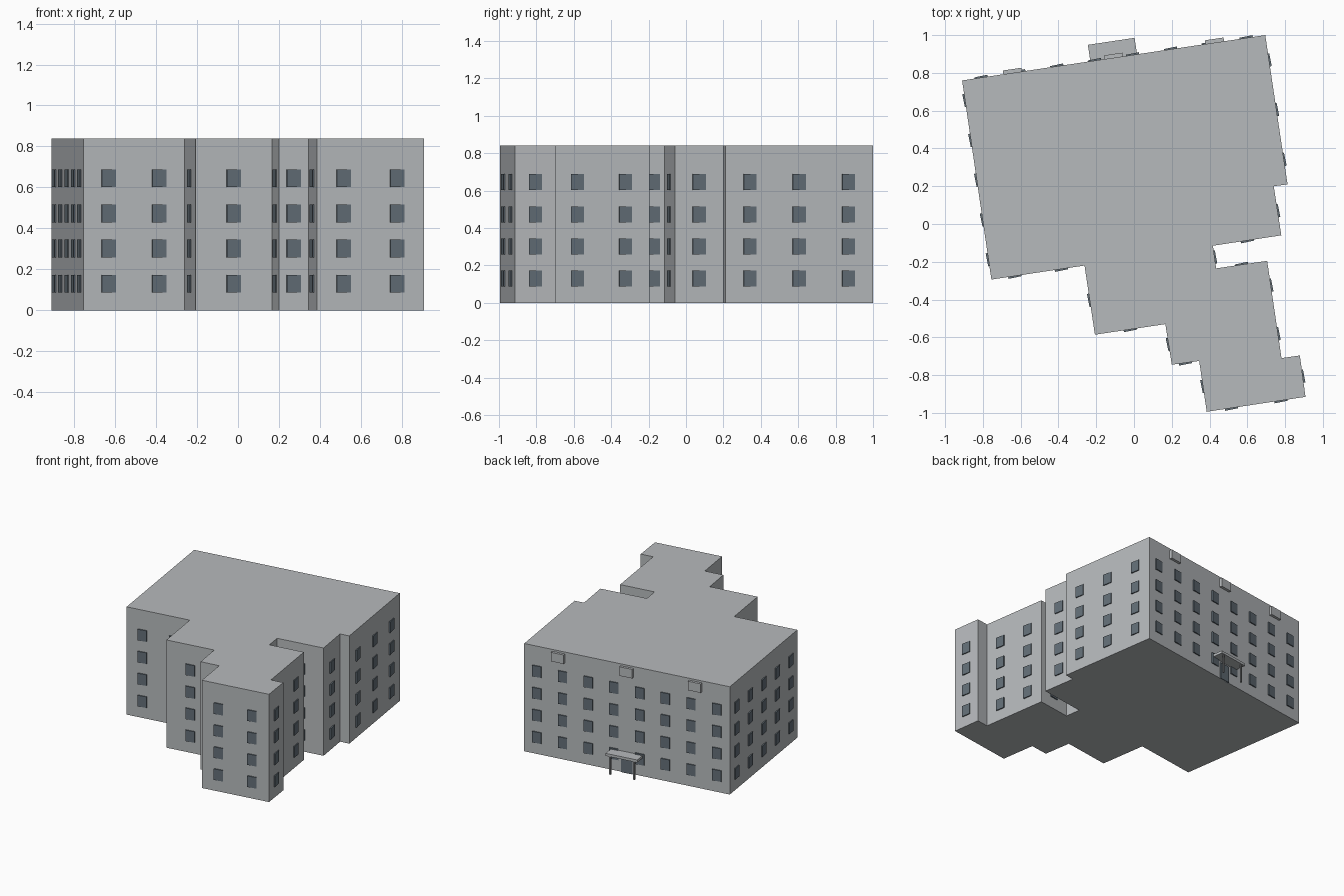
import bpy, bmesh, math
from mathutils import Matrix, Vector

if "Cube" in bpy.data.objects:
    bpy.data.objects.remove(bpy.data.objects["Cube"])

HEIGHT = 0.84
ROWS = [0.13, 0.302, 0.473, 0.645]
# Footprint corners, clockwise from the back left
PLAN = [(-0.91, 0.76), (0.695, 1.0), (0.813, 0.21), (0.74, 0.20), (0.78, -0.06),
        (0.418, -0.115), (0.435, -0.235), (0.705, -0.195), (0.781, -0.71),
        (0.878, -0.696), (0.908, -0.915), (0.385, -0.994), (0.345, -0.725),
        (0.20, -0.745), (0.166, -0.53), (-0.207, -0.586), (-0.262, -0.22), (-0.755, -0.294)]


def material(name, rgb):
    m = bpy.data.materials.new(name)
    m.diffuse_color = (*rgb, 1)
    m.use_nodes = True
    m.node_tree.nodes["Principled BSDF"].inputs["Base Color"].default_value = m.diffuse_color
    return m


wall_grey = material("wall_grey", (0.47, 0.49, 0.505))
glass_blue = material("glass_blue_grey", (0.125, 0.158, 0.186))
post_grey = material("post_grey", (0.26, 0.27, 0.28))


def finish(bm, name, mat):
    bmesh.ops.recalc_face_normals(bm, faces=bm.faces[:])
    me = bpy.data.meshes.new(name)
    bm.to_mesh(me)
    bm.free()
    me.materials.append(mat)
    ob = bpy.data.objects.new(name, me)
    bpy.context.collection.objects.link(ob)
    return ob


def wall_box(bm, a, b, along, out, z, size, tilt=0.0):
    """Box placed against wall a-b: along = distance from its start, out = offset outward."""
    d = (b - a).normalized()
    n = Vector((-d.y, d.x))
    p = a + d * along + n * out
    m = (Matrix.Translation((p.x, p.y, z))
         @ Matrix.Rotation(math.atan2(d.y, d.x) + tilt, 4, 'Z')
         @ Matrix.Diagonal((*size, 1)))
    bmesh.ops.create_cube(bm, size=1, matrix=m)


# Building body: extruded footprint
bm = bmesh.new()
base = bm.faces.new([bm.verts.new((x, y, 0)) for x, y in PLAN])
top = bmesh.ops.extrude_face_region(bm, geom=[base], use_keep_orig=True)
bmesh.ops.translate(bm, vec=(0, 0, HEIGHT),
                    verts=[v for v in top["geom"] if isinstance(v, bmesh.types.BMVert)])
finish(bm, "building_body", wall_grey)

# Windows: evenly spaced columns on every wall long enough, slightly turned in their openings
bm = bmesh.new()
points = [Vector(p) for p in PLAN]
for a, b in zip(points, points[1:] + points[:1]):
    length = (b - a).length
    if length < 0.11:
        continue
    count = max(1, int(length / 0.2))
    for i in range(count):
        for z in ROWS:
            wall_box(bm, a, b, length * (i + 0.5) / count, -0.002, z,
                     (0.07, 0.02, 0.086), math.radians(3))
finish(bm, "windows", glass_blue)

# Back wall fittings
a, b = points[0], points[1]
length = (b - a).length

bm = bmesh.new()
for f in (1 / 6, 1 / 2, 5 / 6):
    wall_box(bm, a, b, length * f, 0.006, 0.79, (0.1, 0.028, 0.07))
finish(bm, "wall_units", wall_grey)

bm = bmesh.new()
wall_box(bm, a, b, length / 2, 0.0, 0.065, (0.09, 0.014, 0.13))
finish(bm, "entrance_door", glass_blue)

bm = bmesh.new()
wall_box(bm, a, b, length / 2, 0.043, 0.153, (0.25, 0.09, 0.02))
finish(bm, "entrance_canopy", wall_grey)

bm = bmesh.new()
for s in (-1, 1):
    wall_box(bm, a, b, length / 2 + s * 0.095, 0.076, 0.0725, (0.012, 0.012, 0.145))
finish(bm, "canopy_posts", post_grey)
